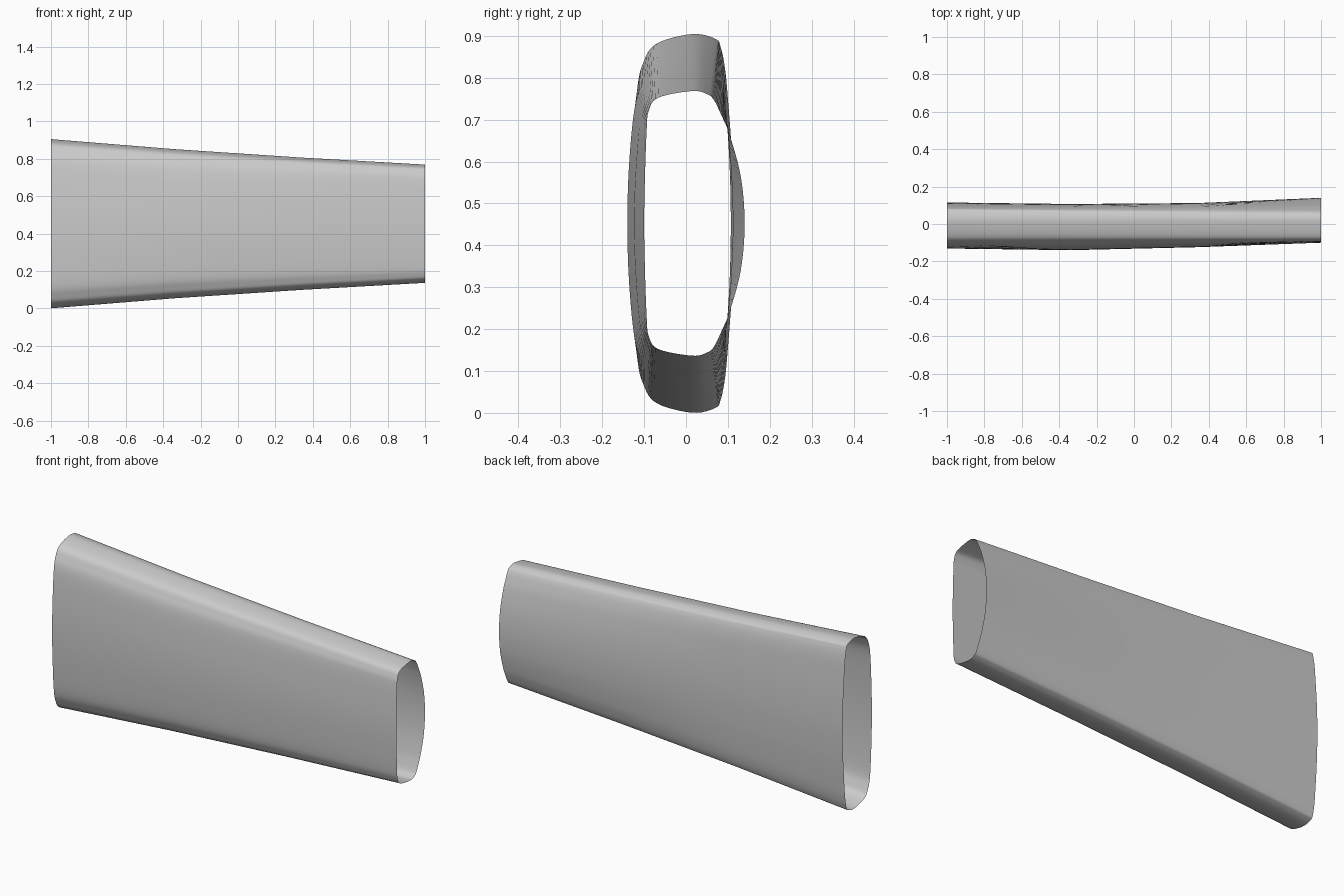
import bpy, bmesh, math
from mathutils import Vector

if "Cube" in bpy.data.objects:
    bpy.data.objects.remove(bpy.data.objects["Cube"])

MID_Z = 0.4525
STEPS = 6

# Height fractions shared by every section: front side -> top -> back side
FRACTIONS = [0, .35, .7, .85, .95, 1, .975, .93, .82, .66, .35, 0]

# Stations along the sleeve: x, half height, depth (y) at each fraction
STATIONS = [
    (-1.00, .4520, [-.131, -.127, -.117, -.102, -.070, .015, .070, .083, .093, .100, .110, .115]),
    (-0.34, .3985, [-.140, -.136, -.122, -.099, -.068, .015, .063, .078, .089, .096, .104, .107]),
    (0.34, .3535, [-.124, -.120, -.109, -.094, -.067, .015, .057, .073, .087, .098, .108, .112]),
    (1.00, .3160, [-.100, -.098, -.094, -.089, -.066, .015, .051, .067, .084, .105, .131, .140]),
]


def catmull(a, b, c, d, t):
    return 0.5 * (2 * b + (c - a) * t + (2 * a - 5 * b + 4 * c - d) * t * t
                  + (3 * b - a - 3 * c + d) * t ** 3)


def section(x, half, depths):
    """Closed smooth outline, the lower half mirroring the upper."""
    upper = [Vector((x, y, f * half)) for y, f in zip(depths, FRACTIONS)]
    lower = [Vector((x, p.y, -p.z)) for p in upper[-2:0:-1]]
    keys = upper + lower
    n = len(keys)
    ring = []
    for i in range(n):
        a, b, c, d = (keys[(i + k) % n] for k in (-1, 0, 1, 2))
        for s in range(STEPS):
            p = catmull(a, b, c, d, s / STEPS)
            ring.append(p + Vector((0, 0, MID_Z)))
    return ring


# Open tapered sleeve lofted through the stations
bm = bmesh.new()
rings = [[bm.verts.new(p) for p in section(*st)] for st in STATIONS]
for r0, r1 in zip(rings, rings[1:]):
    n = len(r0)
    for i in range(n):
        j = (i + 1) % n
        bm.faces.new((r0[i], r0[j], r1[j], r1[i]))
bmesh.ops.recalc_face_normals(bm, faces=bm.faces)
# Make the normals face outward on the open shell
bm.normal_update()
axis = Vector((0, 0, MID_Z))
score = 0
for f in bm.faces:
    c = f.calc_center_median() - axis
    score += f.normal.y * c.y + f.normal.z * c.z
if score < 0:
    bmesh.ops.reverse_faces(bm, faces=bm.faces)

mesh = bpy.data.meshes.new("tapered_sleeve")
bm.to_mesh(mesh)
bm.free()
sleeve = bpy.data.objects.new("tapered_sleeve", mesh)
bpy.context.collection.objects.link(sleeve)
bpy.context.view_layer.objects.active = sleeve
sleeve.select_set(True)
bpy.ops.object.shade_smooth_by_angle(angle=math.radians(40))
